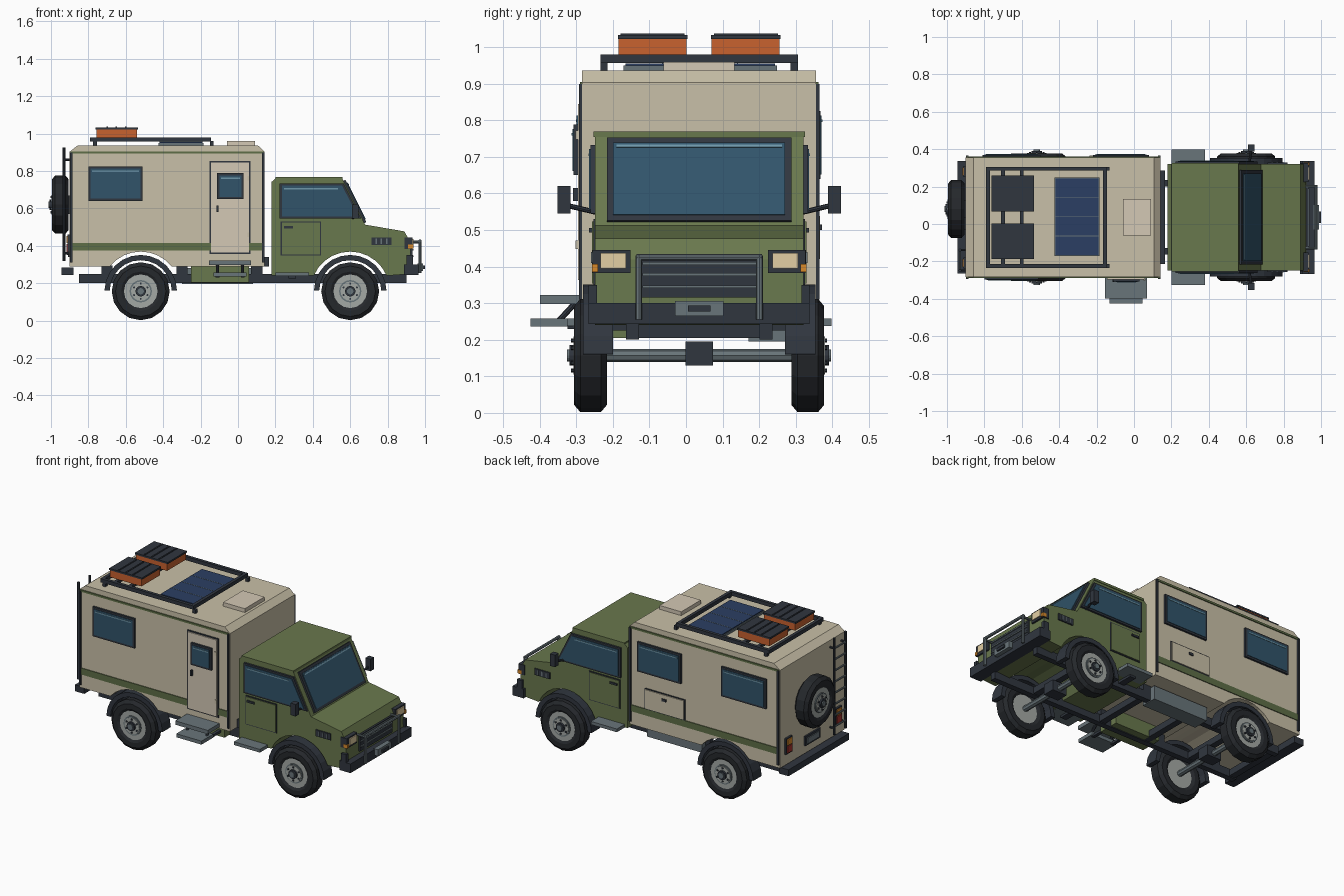
import bpy, bmesh, math
from mathutils import Matrix, Vector

if "Cube" in bpy.data.objects:
    bpy.data.objects.remove(bpy.data.objects["Cube"])

CY = 0.036  # centre line of the vehicle (side steps make the bounds asymmetric)

def mat(name, hexcol):
    m = bpy.data.materials.new(name)
    c = [int(hexcol[i:i + 2], 16) / 255 for i in (0, 2, 4)]
    m.diffuse_color = [((v + .055) / 1.055) ** 2.4 if v > .04 else v / 12.92 for v in c] + [1]
    m.use_nodes = True
    m.node_tree.nodes["Principled BSDF"].inputs["Base Color"].default_value = m.diffuse_color
    return m

TAN, DOOR = mat("tan", "C9C0A8"), mat("door_tan", "D3C8B5")
GREEN, STRIPE = mat("green", "69784D"), mat("stripe_green", "5E6E47")
DARK, TYRE = mat("dark", "30363F"), mat("rubber", "25282C")
STEEL, RIM = mat("steel", "69757A"), mat("rim", "A4A9A5")
GLASS, SHINE = mat("glass", "31546A"), mat("shine", "6E97AA")
ORANGE, CREAM = mat("orange", "C9622F"), mat("cream", "E3CFA4")
AMBER, RED, SOLAR = mat("amber", "D98A2B"), mat("red", "A8322C"), mat("solar", "2B3F63")

def finish(name, bm, m, both=False):
    bmesh.ops.recalc_face_normals(bm, faces=bm.faces)
    me = bpy.data.meshes.new(name)
    bm.to_mesh(me)
    bm.free()
    ob = bpy.data.objects.new(name, me)
    ob.location.y = CY
    me.materials.append(m)
    bpy.context.collection.objects.link(ob)
    if both:
        mod = ob.modifiers.new("Mirror", 'MIRROR')
        mod.use_axis = (False, True, False)
        mod.use_mirror_merge = False
    return ob

def prism(name, pts, y0, y1, m, both=False):
    """Extrude an (x, z) outline along y (y measured from the centre line)."""
    bm = bmesh.new()
    f = bm.faces.new([bm.verts.new((x, y0, z)) for x, z in pts])
    ext = bmesh.ops.extrude_face_region(bm, geom=[f])
    bmesh.ops.translate(bm, vec=(0, y1 - y0, 0),
                        verts=[v for v in ext["geom"] if isinstance(v, bmesh.types.BMVert)])
    return finish(name, bm, m, both)

def box(name, x0, x1, y0, y1, z0, z1, m, both=False):
    return prism(name, [(x0, z0), (x1, z0), (x1, z1), (x0, z1)], y0, y1, m, both)

def rod(name, a, b, r, m, both=False, n=8):
    a, b = Vector(a), Vector(b)
    rot = (b - a).to_track_quat('Z', 'Y').to_matrix().to_4x4()
    bm = bmesh.new()
    bmesh.ops.create_cone(bm, cap_ends=True, segments=n, radius1=r, radius2=r, depth=(b - a).length,
                          matrix=Matrix.Translation((a + b) / 2) @ rot)
    return finish(name, bm, m, both)

def arc(cx, cz, r, a0, a1, n):
    return [(cx + r * math.cos(math.radians(a0 + (a1 - a0) * i / n)),
             cz + r * math.sin(math.radians(a0 + (a1 - a0) * i / n))) for i in range(n + 1)]

# ---- wheels ----
def wheel(name, c, axis, both):
    """Tyre, rim and hub around centre c; axis points to the outer side."""
    c, axis = Vector(c), Vector(axis)
    side = Vector((0, 0, 1))
    prof = [(.085, .034), (.105, .045), (.135, .045), (.155, .028)]
    prof += [(r, -w) for r, w in reversed(prof)]
    bm = bmesh.new()
    vs = [bm.verts.new(c + side * r + axis * w) for r, w in prof]
    es = [bm.edges.new((vs[i], vs[(i + 1) % len(vs)])) for i in range(len(vs))]
    bmesh.ops.spin(bm, geom=vs + es, cent=c, axis=axis, angle=math.tau, steps=16, use_merge=True)
    bmesh.ops.remove_doubles(bm, verts=bm.verts, dist=1e-4)
    finish(name + "_tyre", bm, TYRE, both)
    for part, r, w0, w1, m in (("rim", .09, -.035, .037, RIM), ("rim_dish", .06, .03, .043, STEEL),
                               ("rim_face", .052, .03, .047, RIM), ("hub", .028, .03, .058, DARK),
                               ("hub_cap", .017, .03, .064, STEEL)):
        rod(f"{name}_{part}", c + axis * w0, c + axis * w1, r, m, both, 16)
    for i in range(6):
        p = c + Matrix.Rotation(i * math.tau / 6, 3, axis) @ side * .041
        rod(f"{name}_bolt_{i}", p + axis * .03, p + axis * .053, .006, DARK, both, 6)

WZ = .157
for name, x in (("rear", -.52), ("front", .60)):
    wheel(name + "_wheel", (x, -.297, WZ), (0, -1, 0), True)
    rod(name + "_axle", (x, -.27, WZ), (x, .27, WZ), .018, STEEL)
    box(name + "_differential", x - .05, x + .05, -.038, .038, .13, .195, DARK)
    prism(name + "_fender", arc(x, WZ, .194, 1, 179, 12) + arc(x, WZ, .166, 179, 1, 12),
          -.318, -.235, DARK, True)
wheel("spare_wheel", (-.95, .044, .62), (-1, 0, 0), False)
box("spare_mount", -.93, -.89, 0, .09, .57, .67, DARK)

# ---- chassis ----
box("chassis_rail", -.85, .9, -.2, -.165, .2, .25, DARK, True)
for i, x in enumerate((-.82, -.52, -.2, .12, .6)):
    box(f"cross_member_{i}", x - .02, x + .02, -.19, .19, .205, .245, DARK)
for i, x in enumerate((-.7, -.3, .1)):
    box(f"body_mount_{i}", x - .03, x + .03, -.2, -.165, .24, .295, DARK, True)
box("fuel_tank", -.25, .06, -.255, -.12, .205, .29, GREEN)
box("under_locker", -.3, .08, .135, .235, .195, .28, STEEL)
box("rear_bumper", -.945, -.88, -.3, .3, .245, .285, DARK)
box("box_front_bar", .14, .165, -.25, .25, .29, .34, DARK)

# ---- camper box ----
prism("camper_box", [(-.9, .29)] + arc(-.52, WZ, .212, 141, 39, 8) +
      [(.143, .29), (.143, .903), (.107, .936), (-.858, .936), (-.9, .903)], -.32, .32, TAN)
box("body_stripe", -.895, .135, -.325, -.318, .375, .415, STRIPE, True)
box("roof_trim", -.895, .138, -.326, -.318, .893, .905, STRIPE, True)
for i, x in enumerate((-.897, .128)):
    box(f"corner_post_{i}", x, x + .013, -.329, -.316, .31, .9, DARK, True)

def window(name, x0, x1, z0, z1, s, y=.32):
    box(name + "_frame", x0, x1, s * (y - .005), s * (y + .012), z0, z1, DARK)
    box(name + "_glass", x0 + .012, x1 - .012, s * y, s * (y + .015), z0 + .012, z1 - .012, GLASS)
    box(name + "_shine", x0 + .02, x1 - .02, s * y, s * (y + .017), z1 - .03, z1 - .023, SHINE)

window("right_window", -.8, -.51, .64, .825, -1)
window("left_rear_window", -.81, -.5, .64, .825, 1)
window("left_front_window", -.22, .08, .64, .825, 1)
box("entry_door_seal", -.152, .068, -.325, -.315, .357, .852, DARK)
box("entry_door", -.144, .06, -.332, -.315, .364, .844, DOOR)
window("door_window", -.112, .03, .65, .788, -1, .332)
box("entry_handle", -.115, -.105, -.345, -.33, .58, .615, DARK)
for z in (.46, .76):
    box("entry_hinge", .05, .062, -.338, -.33, z - .012, z + .012, TAN)
box("locker_seal", -.245, .035, .315, .324, .415, .545, DARK)
box("locker_door", -.239, .029, .315, .33, .421, .539, TAN)
box("locker_latch", -.12, -.09, .32, .336, .5, .515, DARK)

# entry steps
box("upper_step", -.155, .07, -.435, -.32, .298, .322, STEEL)
box("lower_step", -.13, .045, -.461, -.345, .236, .258, STEEL)
for x in (-.11, .025):
    rod("step_strut", (x, -.39, .245), (x, -.33, .31), .008, DARK)
    box("step_hanger", x - .01, x + .01, -.36, -.19, .23, .245, DARK)

# rear ladder, lamps and plate
for y in (-.285, -.175):
    rod("ladder_rail", (-.93, y, .32), (-.93, y, .925), .008, DARK)
    for z in (.36, .86):
        rod("ladder_bracket", (-.93, y, z), (-.89, y, z), .006, DARK)
for i in range(8):
    z = .37 + i * .07
    rod(f"ladder_rung_{i}", (-.93, -.285, z), (-.93, -.175, z), .006, STEEL)
box("tail_lamp_housing", -.912, -.89, -.275, -.215, .36, .46, DARK, True)
box("tail_lamp_red", -.918, -.9, -.267, -.223, .368, .41, RED, True)
box("tail_lamp_amber", -.918, -.9, -.267, -.223, .416, .452, AMBER, True)
box("plate_holder", -.91, -.89, -.065, .08, .34, .4, DARK)
box("plate", -.915, -.9, -.05, .065, .35, .385, STEEL)

# ---- roof equipment ----
box("rack_side", -.79, -.145, -.27, -.25, .957, .98, DARK, True)
for i, x in enumerate((-.79, -.165)):
    box(f"rack_end_{i}", x, x + .02, -.26, .26, .957, .98, DARK)
    box(f"rack_leg_{i}", x + .015, x + .035, -.27, -.25, .93, .96, DARK, True)
box("solar_panel_frame", -.425, -.185, -.207, .213, .932, .95, STEEL)
box("solar_panel", -.42, -.19, -.202, .208, .94, .956, SOLAR)
for y in (-.1, .003, .105):
    box("solar_line", -.42, -.19, y - .0015, y + .0015, .95, .957, STEEL)
box("roof_hatch", -.06, .09, -.097, .097, .93, .96, DOOR)
for x in (-.7, -.6):
    box("rack_slat", x - .01, x + .01, -.26, .26, .96, .978, DARK)
box("cargo_case", -.757, -.54, -.22, -.034, .978, 1.024, ORANGE, True)
box("cargo_lid", -.762, -.535, -.222, -.032, 1.022, 1.033, DARK, True)
for x in (-.7, -.65, -.6):
    box("cargo_lid_rib", x - .004, x + .004, -.215, -.04, 1.03, 1.037, DARK, True)

# ---- cab ----
prism("cab", [(.18, .24)] + arc(.6, WZ, .212, 157, 23, 10) +
      [(.925, .25), (.92, .42), (.89, .477), (.68, .513), (.555, .765), (.205, .765), (.18, .742)],
      -.285, .285, GREEN)
box("roof_lip", .2, .56, -.289, .289, .755, .769, GREEN)

def slab(name, t0, t1, o, hw, m, w=.012):
    """Plate lying on the sloped windscreen plane."""
    p, d, n = Vector((.555, .765)), Vector((.444, -.896)), Vector((.896, .444))
    prism(name, [p + d * t0 - n * w, p + d * t1 - n * w, p + d * t1 + n * o, p + d * t0 + n * o], -hw, hw, m)

slab("windscreen_frame", .02, .272, .012, .252, DARK)
slab("windscreen", .036, .256, .016, .235, GLASS)
slab("windscreen_shine", .044, .052, .018, .226, SHINE)
prism("cab_window_frame", [(.222, .545), (.66, .545), (.565, .733), (.222, .733)], -.297, -.28, DARK, True)
prism("cab_window", [(.235, .556), (.642, .556), (.556, .722), (.235, .722)], -.301, -.28, GLASS, True)
box("cab_window_shine", .245, .535, -.303, -.29, .702, .709, SHINE, True)
box("cab_door_seam", .228, .445, -.289, -.28, .348, .53, DARK, True)
box("cab_door_panel", .234, .439, -.293, -.28, .354, .524, GREEN, True)
box("cab_handle", .245, .295, -.301, -.29, .493, .505, DARK, True)
box("side_vent", .715, .82, -.292, -.28, .405, .445, DARK, True)
for i in range(3):
    box(f"vent_slat_{i}", .735 + i * .028, .742 + i * .028, -.296, -.29, .41, .44, STEEL, True)
box("cab_step", .2, .38, -.362, -.25, .238, .258, STEEL, True)
box("cab_step_bracket", .27, .31, -.3, -.18, .225, .242, DARK, True)
box("mirror", .61, .645, -.388, -.352, .545, .62, DARK, True)
rod("mirror_arm", (.627, -.36, .567), (.615, -.28, .548), .007, DARK, True)

# ---- nose ----
box("grille", .9, .932, -.16, .16, .315, .418, DARK)
for i, z in enumerate((.345, .378, .408)):
    box(f"grille_slat_{i}", .92, .938, -.155, .155, z - .004, z + .004, STEEL)
box("headlamp_housing", .89, .932, -.291, -.188, .382, .445, DARK, True)
box("headlamp", .91, .938, -.27, -.2, .395, .437, CREAM, True)
box("turn_signal", .91, .937, -.293, -.277, .385, .407, AMBER, True)
box("front_bumper", .888, .965, -.302, .302, .243, .3, DARK)
box("bumper_end", .9, .935, -.302, -.28, .3, .35, DARK, True)
rod("guard_post", (.973, -.165, .255), (.973, -.165, .43), .009, STEEL, True)
rod("guard_bar", (.973, -.172, .426), (.973, .172, .426), .009, STEEL)
rod("guard_brace", (.973, -.165, .42), (.91, -.165, .42), .007, STEEL, True)
box("winch_plate", .96, .99, -.066, .066, .265, .306, STEEL)
box("winch_slot", .98, 1.0, -.031, .031, .277, .294, DARK)
